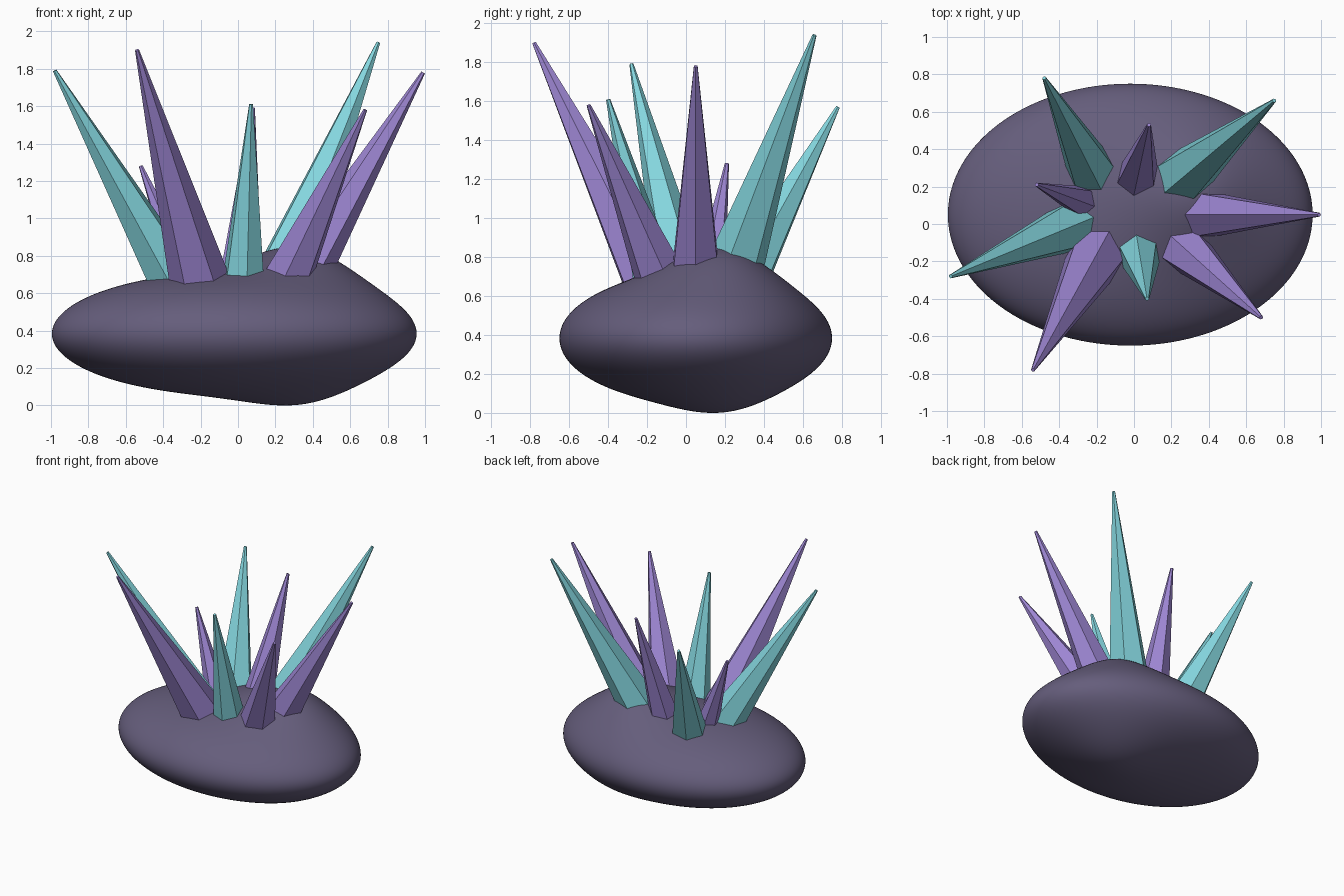
import bpy, bmesh, math
from mathutils import Vector

cube = bpy.data.objects.get("Cube")
if cube:
    bpy.data.objects.remove(cube)


def material(name, rgb):
    mat = bpy.data.materials.new(name)
    mat.use_nodes = True
    mat.diffuse_color = (*rgb, 1)
    mat.node_tree.nodes["Principled BSDF"].inputs["Base Color"].default_value = (*rgb, 1)
    return mat


stone = material("dark stone", (0.13, 0.11, 0.2))
purple = material("purple crystal", (0.34, 0.24, 0.65))
teal = material("teal crystal", (0.23, 0.67, 0.73))


def add_object(name, bm, mat):
    bmesh.ops.recalc_face_normals(bm, faces=bm.faces)
    mesh = bpy.data.meshes.new(name)
    bm.to_mesh(mesh)
    bm.free()
    mesh.materials.append(mat)
    obj = bpy.data.objects.new(name, mesh)
    bpy.context.collection.objects.link(obj)
    return obj


# Rock base: flattened ball with a hump on one side
def build_rock():
    bm = bmesh.new()
    bmesh.ops.create_icosphere(bm, subdivisions=6, radius=1)
    hump = Vector((0.38, 0.22))
    for v in bm.verts:
        up = v.co.z
        x, y = v.co.x * 0.975 - 0.02, v.co.y * 0.7 + 0.05
        swell = math.exp(-(Vector((x, y)) - hump).length_squared / 0.15)
        z = 0.36 + 0.33 * up
        # Fade the swelling in smoothly away from the waist
        z += swell * up * (0.18 if up > 0 else 0.085)
        v.co = (x, y, z)
    low = min(v.co.z for v in bm.verts)
    bmesh.ops.translate(bm, verts=bm.verts, vec=(0, 0, -low))
    for f in bm.faces:
        f.smooth = True
    add_object("rock_base", bm, stone)


# Crystal: six-sided spike, one edge facing outward, root sunk into the rock
def build_crystal(name, root, tip, radius, mat):
    root, tip = Vector(root), Vector(tip)
    axis = (tip - root).normalized()
    length = (tip - root).length
    sunk = 0.2
    side = Vector((0, 0, 1)).cross(axis).normalized()
    outward = side.cross(axis)
    tip_radius = 0.011
    root_radius = radius + (radius - tip_radius) * sunk / length
    bm = bmesh.new()
    rings = []
    for centre, r in ((root - axis * sunk, root_radius), (tip, tip_radius)):
        ring = []
        for i in range(6):
            a = math.tau * i / 6
            ring.append(bm.verts.new(centre + r * (math.cos(a) * outward + math.sin(a) * side)))
        rings.append(ring)
        bm.faces.new(ring)
    for i in range(6):
        j = (i + 1) % 6
        bm.faces.new((rings[0][i], rings[0][j], rings[1][j], rings[1][i]))
    add_object(name, bm, mat)


build_rock()

# Root, tip and root radius, counter-clockwise from +x
crystals = [
    ((0.35, 0.05, 0.70), (0.99, 0.05, 1.78), 0.14),
    ((0.25, 0.24, 0.72), (0.75, 0.66, 1.94), 0.155),
    ((0.02, 0.25, 0.72), (0.08, 0.53, 1.59), 0.115),
    ((-0.23, 0.29, 0.66), (-0.48, 0.78, 1.57), 0.135),
    ((-0.28, 0.12, 0.68), (-0.52, 0.21, 1.28), 0.085),
    ((-0.35, -0.02, 0.68), (-0.98, -0.28, 1.79), 0.14),
    ((-0.21, -0.18, 0.68), (-0.54, -0.78, 1.90), 0.16),
    ((0.03, -0.16, 0.70), (0.07, -0.40, 1.61), 0.115),
    ((0.27, -0.13, 0.69), (0.68, -0.50, 1.58), 0.135),
]
for i, (root, tip, radius) in enumerate(crystals):
    build_crystal(f"crystal_{i + 1}", root, tip, radius, teal if i % 2 else purple)
